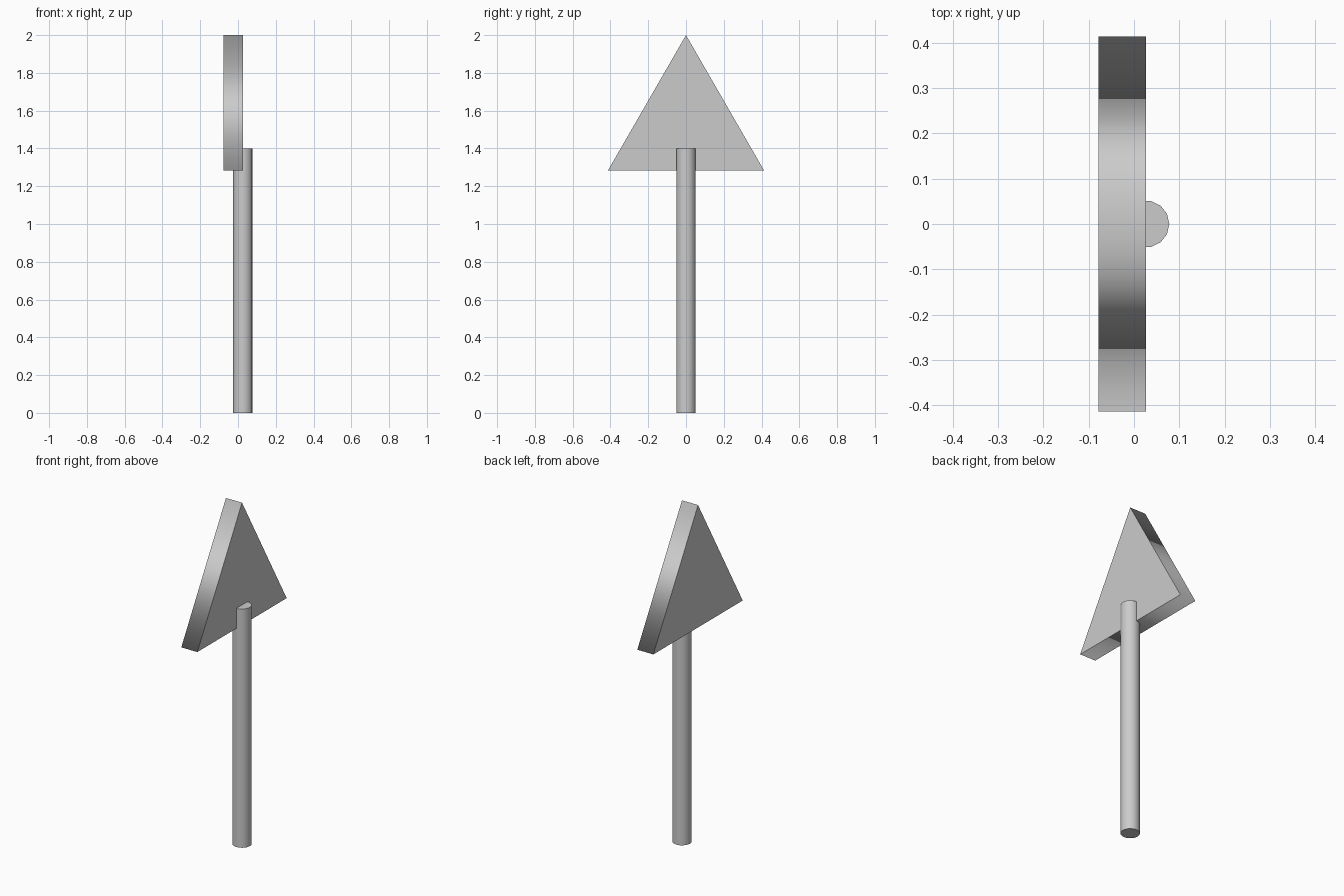
import bpy
import bmesh
from math import sin, cos, tau
from mathutils import Vector

if "Cube" in bpy.data.objects:
    bpy.data.objects.remove(bpy.data.objects["Cube"])


def prism(name, outline, depth):
    """Extrude an outline; smooth sides, flat caps with sharp rims."""
    bm = bmesh.new()
    cap = bm.faces.new([bm.verts.new(p) for p in outline])
    ext = bmesh.ops.extrude_face_region(bm, geom=[cap], use_keep_orig=True)
    top = [g for g in ext["geom"] if isinstance(g, bmesh.types.BMVert)]
    bmesh.ops.translate(bm, verts=top, vec=depth)
    bmesh.ops.recalc_face_normals(bm, faces=bm.faces)
    axis = Vector(depth).normalized()
    bm.normal_update()
    for f in bm.faces:
        f.smooth = abs(f.normal.dot(axis)) < 0.5
    for e in bm.edges:
        e.smooth = all(f.smooth for f in e.link_faces)
    mesh = bpy.data.meshes.new(name)
    bm.to_mesh(mesh)
    bm.free()
    obj = bpy.data.objects.new(name, mesh)
    bpy.context.collection.objects.link(obj)
    return obj


# Post: 14-sided round pole
SIDES, R, CX = 14, 0.052, 0.026
prism("post",
      [(CX + R * cos(tau * i / SIDES), R * sin(tau * i / SIDES), 0) for i in range(SIDES)],
      (0, 0, 1.4))

# Sign plate: equilateral triangle whose front face meets the post's axis
prism("sign_plate",
      [(-0.078, -0.414, 1.282), (-0.078, 0.414, 1.282), (-0.078, 0, 2.0)],
      (0.104, 0, 0))
